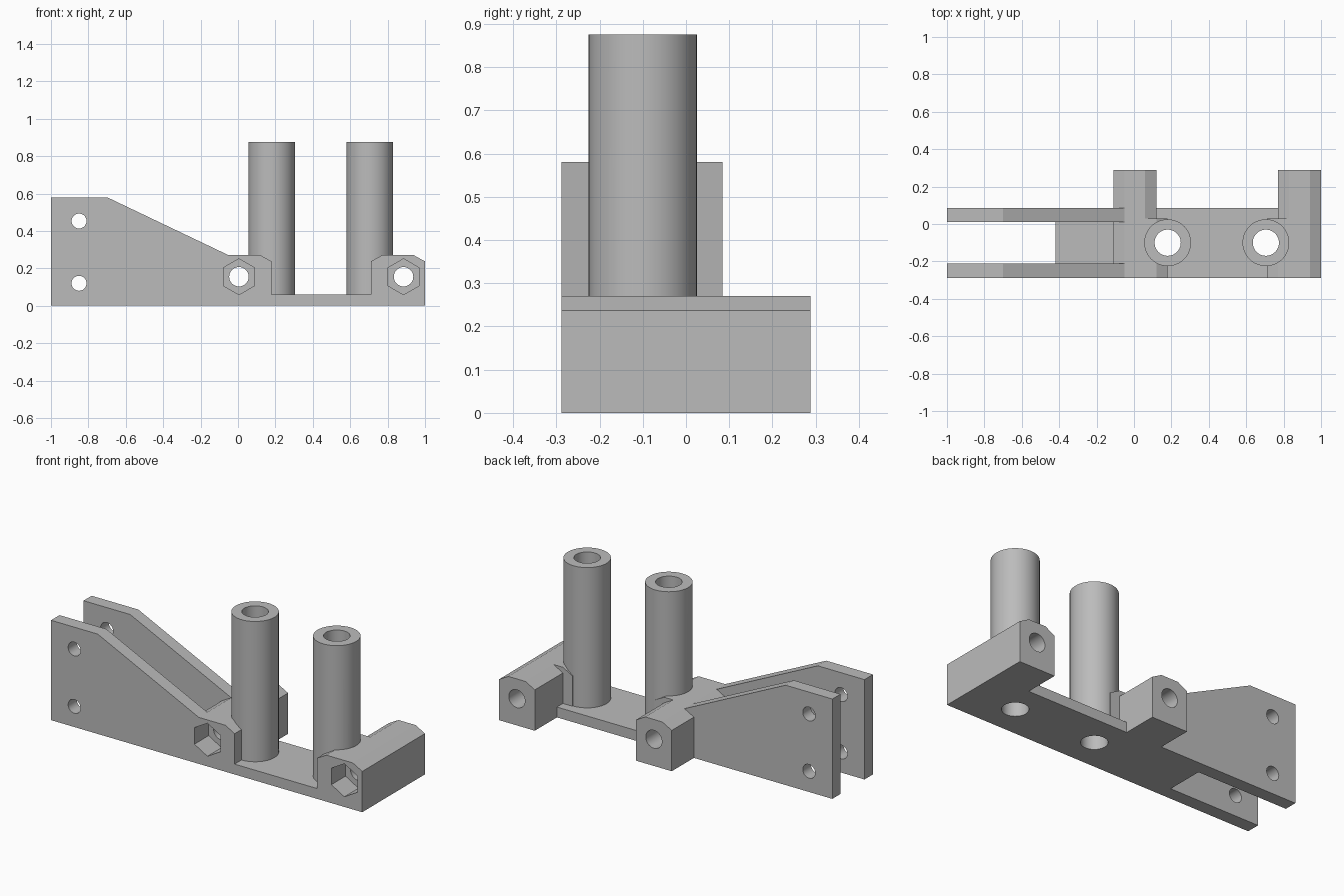
import bpy, bmesh, math
from mathutils import Matrix

if "Cube" in bpy.data.objects:
    bpy.data.objects.remove(bpy.data.objects["Cube"], do_unlink=True)

grey = bpy.data.materials.new("plain grey")
grey.use_nodes = True
GREY = (0.5, 0.5, 0.5, 1)
grey.diffuse_color = GREY
grey.node_tree.nodes["Principled BSDF"].inputs["Base Color"].default_value = GREY

FRONT, BACK = -0.288, 0.288
PLATE_BACK = 0.085
TUBE_X, TUBE_Y = (0.18, 0.705), -0.1
PIN_X, PIN_Z = (0.005, 0.885), 0.155


def finish(name, bm):
    bmesh.ops.recalc_face_normals(bm, faces=bm.faces)
    mesh = bpy.data.meshes.new(name)
    bm.to_mesh(mesh)
    bm.free()
    mesh.materials.append(grey)
    obj = bpy.data.objects.new(name, mesh)
    bpy.context.scene.collection.objects.link(obj)
    return obj


def extrude_y(name, outline, y0, y1):
    """Extrude an x-z outline from y0 to y1."""
    bm = bmesh.new()
    face = bm.faces.new([bm.verts.new((x, y0, z)) for x, z in outline])
    new = bmesh.ops.extrude_face_region(bm, geom=[face])["geom"]
    verts = [v for v in new if isinstance(v, bmesh.types.BMVert)]
    bmesh.ops.translate(bm, verts=verts, vec=(0, y1 - y0, 0))
    return finish(name, bm)


def cylinder(name, centre, radius, length, sides=64, along_y=False):
    bm = bmesh.new()
    turn = Matrix.Rotation(math.pi / 2, 4, "X") if along_y else Matrix()
    bmesh.ops.create_cone(bm, cap_ends=True, segments=sides, radius1=radius,
                          radius2=radius, depth=length,
                          matrix=Matrix.Translation(centre) @ turn)
    return finish(name, bm)


def block(x0, x1, top=0.27, cut=0.06, drop=0.033):
    """Outline of a block with both top corners chamfered."""
    return [(x0, 0), (x1, 0), (x1, top - drop), (x1 - cut, top),
            (x0 + cut, top), (x0, top - drop)]


parts = []

# Base slab
slab = [(-0.42, 0), (1, 0), (1, 0.06), (-0.42, 0.06)]
parts.append(extrude_y("base_slab", slab, FRONT, PLATE_BACK))

# Pair of sloped side plates
plate = [(-1, 0), (-0.05, 0), (-0.05, 0.27), (-0.7, 0.58), (-1, 0.58)]
parts.append(extrude_y("front_side_plate", plate, FRONT, -0.21))
parts.append(extrude_y("back_side_plate", plate, 0.01, PLATE_BACK))

# Clamp blocks running front to back, each wider around its tube
for side, x0, x1, wide0, wide1 in (("right", -0.11, 0.12, -0.11, 0.18),
                                   ("left", 0.77, 1, 0.71, 1)):
    parts.append(extrude_y(side + "_clamp_block", block(x0, x1), FRONT, BACK))
    parts.append(extrude_y(side + "_tube_support", block(wide0, wide1), FRONT, 0.03))

# Upright tubes
for side, x in zip(("right", "left"), TUBE_X):
    parts.append(cylinder(side + "_tube", (x, TUBE_Y, 0.4375), 0.125, 0.875))

# Cutters: tube bores, pin holes, hexagonal nut pockets, plate holes
cutters = [cylinder("bore_cutter", (x, TUBE_Y, 0.5), 0.07, 2) for x in TUBE_X]
for x in PIN_X:
    cutters.append(cylinder("pin_cutter", (x, 0, PIN_Z), 0.052, 2, 40, True))
    cutters.append(cylinder("nut_cutter", (x, FRONT, PIN_Z), 0.096, 0.26, 6, True))
for z in (0.12, 0.453):
    cutters.append(cylinder("plate_hole_cutter", (-0.85, 0, z), 0.04, 2, 40, True))

for part in parts:
    for cutter in cutters:
        cutter.hide_render = True
        mod = part.modifiers.new("cut", "BOOLEAN")
        mod.operation = "DIFFERENCE"
        mod.solver = "EXACT"
        mod.object = cutter

# Bake the cuts, then drop the cutters
depsgraph = bpy.context.evaluated_depsgraph_get()
baked = [bpy.data.meshes.new_from_object(p.evaluated_get(depsgraph)) for p in parts]
for part, mesh in zip(parts, baked):
    part.modifiers.clear()
    part.data = mesh
for cutter in cutters:
    bpy.data.objects.remove(cutter, do_unlink=True)

# Smooth round walls, keep edges sharp
bpy.ops.object.select_all(action="DESELECT")
for part in parts:
    part.select_set(True)
bpy.context.view_layer.objects.active = parts[0]
bpy.ops.object.shade_smooth_by_angle(angle=math.radians(25))
